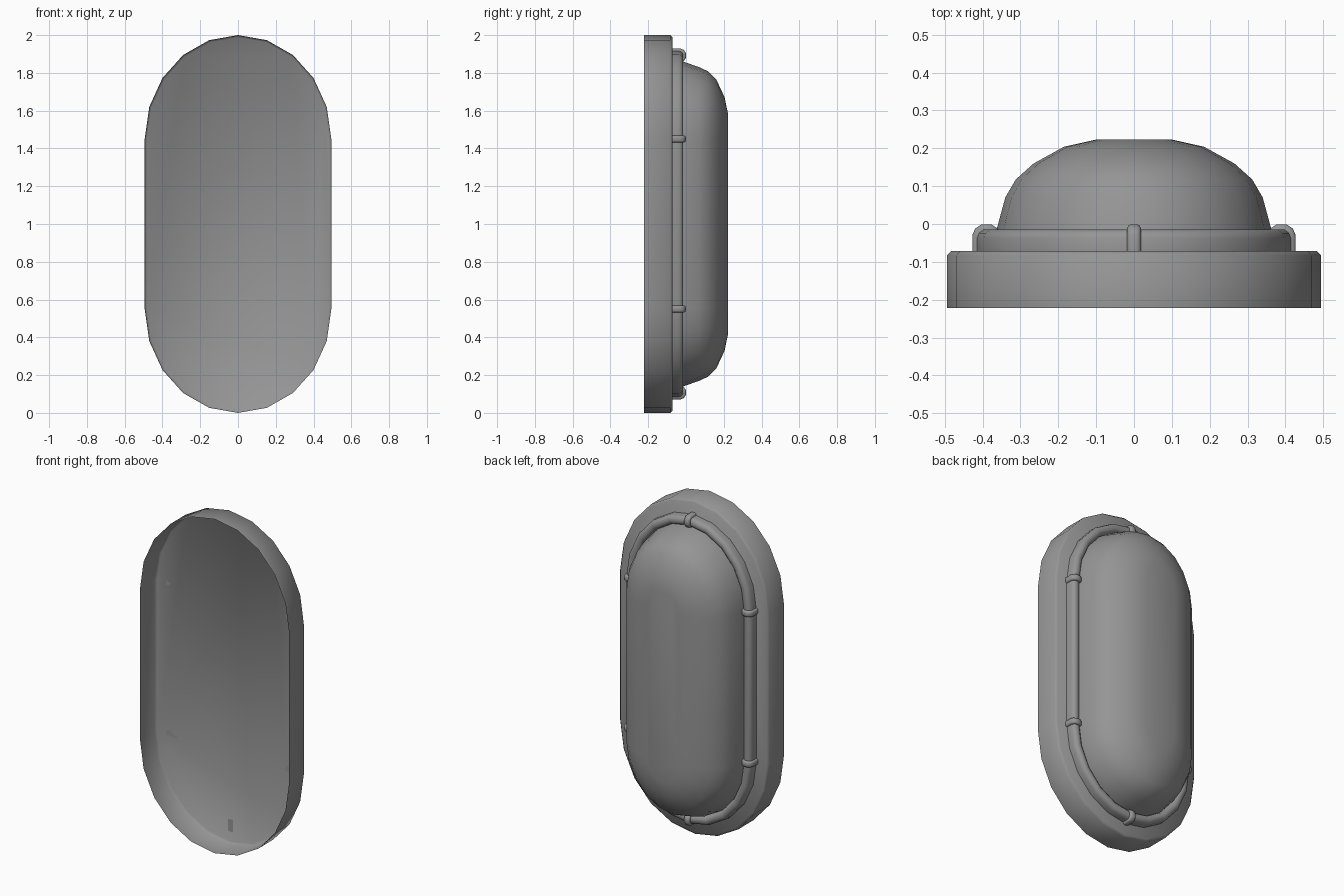
import bpy, bmesh, math
from mathutils import Matrix

cube = bpy.data.objects.get("Cube")
if cube:
    bpy.data.objects.remove(cube, do_unlink=True)

# Single painted-metal colour
grey = bpy.data.materials.new("mid_grey")
grey.use_nodes = True
colour = (0.3, 0.3, 0.3, 1)
grey.diffuse_color = colour
grey.node_tree.nodes["Principled BSDF"].inputs["Base Color"].default_value = colour

MID, HALF, STEPS = 1.0, 0.45, 10   # middle height, half straight length, arc segments
PLATE_Y = -0.071                   # back plate that carries the dome and trim
RX, RZ = 0.39, 0.442               # centre line of the trim

# Half-round moulding: (sideways, outward) in units of half width and height
ARCH = [(-1, 0), (-1, 0.6), (-0.8, 0.84), (-0.35, 1),
        (0.35, 1), (0.8, 0.84), (1, 0.6), (1, 0)]


def stadium(rx, rz, y):
    """Upright oval: straight sides with a half ellipse at each end."""
    points = []
    for end in (1, -1):
        for i in range(STEPS + 1):
            a = math.pi * i / STEPS
            points.append((end * rx * math.cos(a), y,
                           MID + end * (HALF + rz * math.sin(a))))
    return points


def finish(name, bm):
    bmesh.ops.recalc_face_normals(bm, faces=bm.faces)
    mesh = bpy.data.meshes.new(name)
    bm.to_mesh(mesh)
    bm.free()
    mesh.materials.append(grey)
    obj = bpy.data.objects.new(name, mesh)
    bpy.context.collection.objects.link(obj)
    bpy.ops.object.select_all(action='DESELECT')
    obj.select_set(True)
    bpy.context.view_layer.objects.active = obj
    bpy.ops.object.shade_smooth_by_angle(angle=math.radians(60))


def loft(name, sections, cap=False):
    """Skin a list of (rx, rz, y) ovals, optionally closing the last one."""
    bm = bmesh.new()
    rings = [[bm.verts.new(p) for p in stadium(*s)] for s in sections]
    for a, b in zip(rings, rings[1:]):
        for i in range(len(a)):
            j = (i + 1) % len(a)
            bm.faces.new((a[i], a[j], b[j], b[i]))
    if cap:
        bm.faces.new(rings[-1])
    finish(name, bm)


# Shallow tray: open rim, side wall, chamfer and flat plate
loft("housing", [
    (0.494, 0.55, -0.222), (0.494, 0.55, -0.083),
    (0.482, 0.538, PLATE_Y)], cap=True)

# Domed cover standing on the plate
loft("dome_cover", [
    (0.368, 0.415, PLATE_Y), (0.363, 0.41, -0.015), (0.34, 0.38, 0.07),
    (0.312, 0.358, 0.118), (0.265, 0.316, 0.16), (0.185, 0.222, 0.204),
    (0.1, 0.13, 0.223)], cap=True)

# Half-round trim running around the dome
loft("trim_tube", [(RX + 0.027 * u, RZ + 0.027 * u, PLATE_Y + 0.056 * v)
                   for u, v in ARCH])


# Collars gripping the trim
def collar(name, x, z, across):
    bm = bmesh.new()
    length = 0.036
    base = bm.faces.new([bm.verts.new((0.037 * u, 0.07 * v, -length / 2))
                         for u, v in ARCH])
    grown = bmesh.ops.extrude_face_region(bm, geom=[base], use_keep_orig=True)
    top = [g for g in grown["geom"] if isinstance(g, bmesh.types.BMVert)]
    bmesh.ops.translate(bm, verts=top, vec=(0, 0, length))
    # Round both ends, leaving the side against the plate square
    rims = [e for e in bm.edges
            if abs(e.verts[0].co.z - e.verts[1].co.z) < 0.001
            and max(v.co.y for v in e.verts) > 0.001]
    bmesh.ops.bevel(bm, geom=rims, offset=0.01, segments=2, affect='EDGES', profile=0.5)
    turn = Matrix.Rotation(math.pi / 2, 4, 'Y') if across else Matrix()
    bm.transform(Matrix.Translation((x, PLATE_Y, z)) @ turn)
    finish(name, bm)


for level, v in (("upper", 1), ("lower", -1)):
    for side, h in (("left", 1), ("right", -1)):
        collar(f"{level}_{side}_collar", h * RX, MID + v * HALF, False)
    collar(f"{level}_end_collar", 0, MID + v * (HALF + RZ), True)
